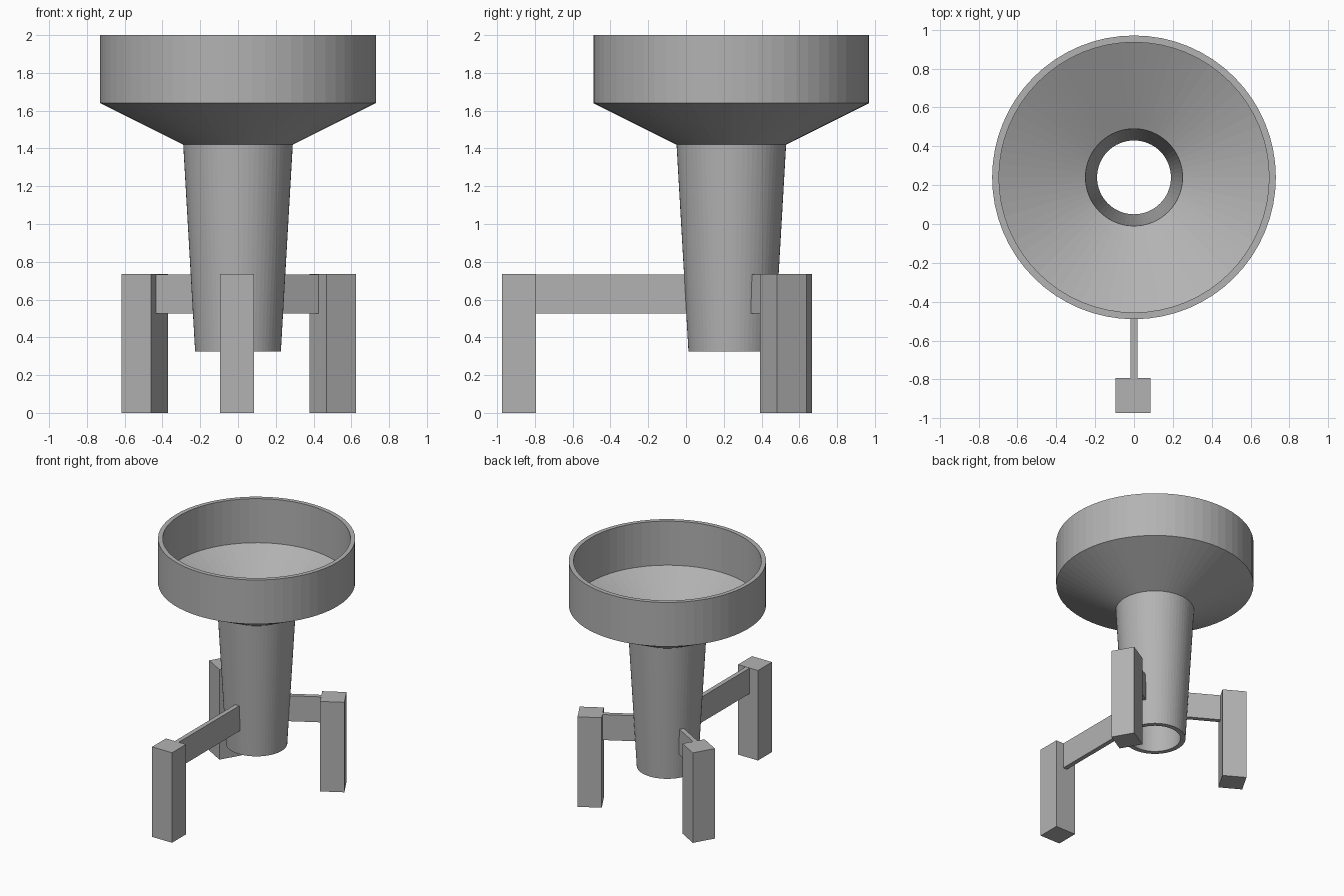
import bpy
import bmesh
import math
from mathutils import Matrix, Vector

cube = bpy.data.objects.get("Cube")
if cube:
    bpy.data.objects.remove(cube, do_unlink=True)

grey = bpy.data.materials.new("plain grey")
grey.use_nodes = True
colour = (0.45, 0.45, 0.45, 1)
grey.diffuse_color = colour
grey.node_tree.nodes["Principled BSDF"].inputs["Base Color"].default_value = colour

AXIS = Vector((0, 0.24, 0))
SEGMENTS = 64


def add_object(name, bm):
    bmesh.ops.recalc_face_normals(bm, faces=bm.faces)
    mesh = bpy.data.meshes.new(name)
    bm.to_mesh(mesh)
    bm.free()
    mesh.materials.append(grey)
    obj = bpy.data.objects.new(name, mesh)
    bpy.context.collection.objects.link(obj)
    return obj


def lathe(name, profile):
    """Revolve a closed (radius, height) outline around the funnel axis."""
    bm = bmesh.new()
    rings = []
    for i in range(SEGMENTS):
        a = math.tau * i / SEGMENTS
        rings.append([bm.verts.new(AXIS + Vector((r * math.cos(a), r * math.sin(a), z)))
                      for r, z in profile])
    n = len(profile)
    for i in range(SEGMENTS):
        here, there = rings[i], rings[(i + 1) % SEGMENTS]
        for j in range(n):
            k = (j + 1) % n
            bm.faces.new((here[j], there[j], there[k], here[k]))
    return add_object(name, bm)


def box(name, centre, size, angle):
    bm = bmesh.new()
    matrix = (Matrix.Translation(centre) @ Matrix.Rotation(angle, 4, "Z")
              @ Matrix.Diagonal((*size, 1)))
    bmesh.ops.create_cube(bm, size=1, matrix=matrix)
    return add_object(name, bm)


# Funnel: cylindrical rim, sloping bowl and tapered open spout
lathe("funnel", [(0.73, 2.0), (0.73, 1.64), (0.29, 1.42), (0.227, 0.325),
                 (0.19, 0.325), (0.25, 1.42), (0.695, 1.64), (0.695, 2.0)])

# Three legs, each joined to the spout by a thin radial bar
LEG, HEIGHT = 0.18, 0.735
BAR_LOW, BAR_START = 0.525, 0.22
for side, degrees, reach, shift in (("front", -90, 1.123, -0.005),
                                    ("back_left", 30, 0.571, -0.012),
                                    ("back_right", 150, 0.58, -0.015)):
    angle = math.radians(degrees)
    out = Vector((math.cos(angle), math.sin(angle), 0))
    across = Vector((-out.y, out.x, 0))

    foot = AXIS + out * reach + across * shift
    box(side + "_leg", foot + Vector((0, 0, HEIGHT / 2)), (LEG, LEG, HEIGHT), angle)

    bar_end = reach - LEG / 2 + 0.01
    middle = AXIS + out * (BAR_START + bar_end) / 2
    middle.z = (BAR_LOW + HEIGHT) / 2 - 0.001
    box(side + "_bar", middle, (bar_end - BAR_START, 0.036, HEIGHT - BAR_LOW - 0.002), angle)
